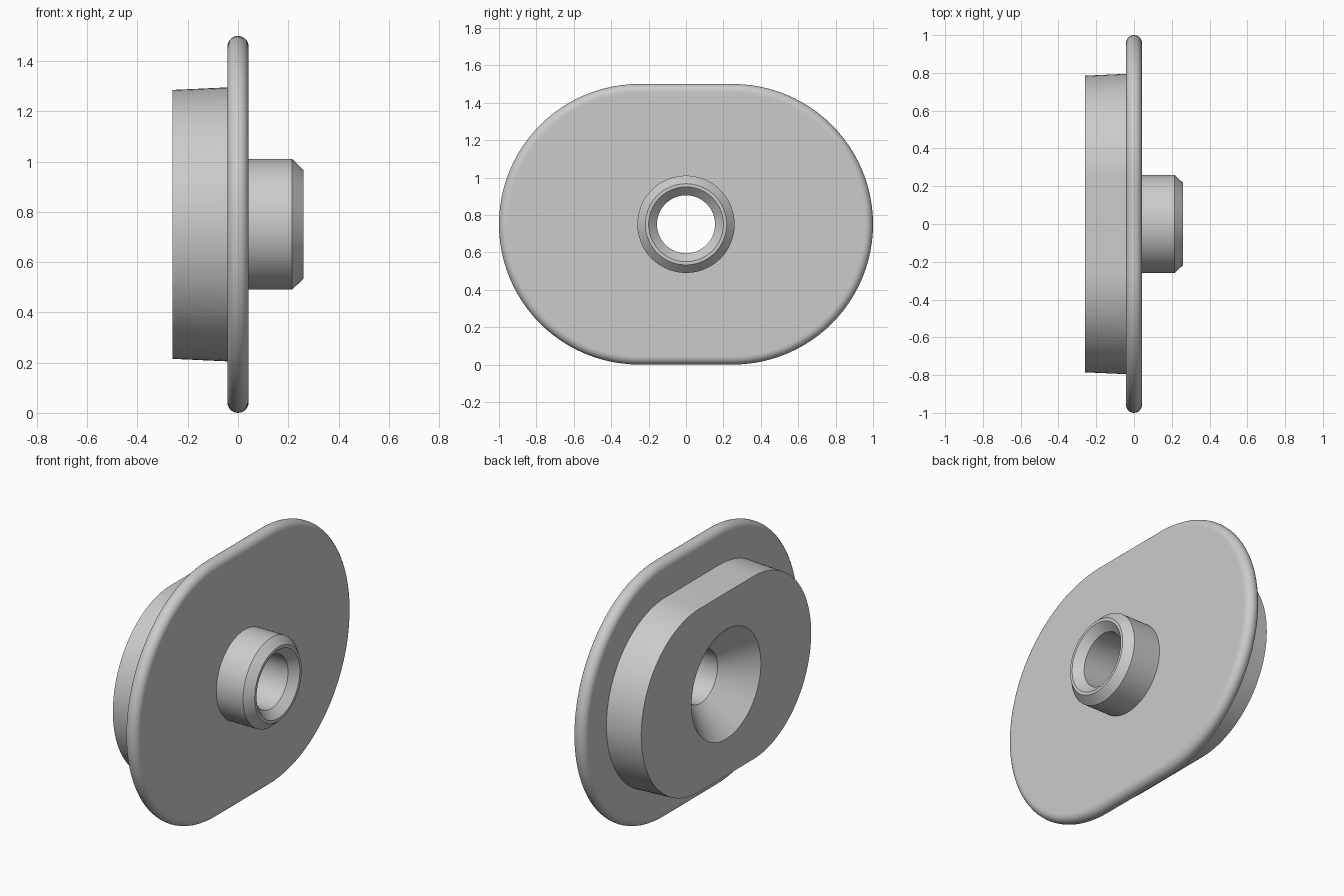
import bpy, bmesh
from math import sin, cos, pi, radians

cube = bpy.data.objects.get("Cube")
if cube:
    bpy.data.objects.remove(cube, do_unlink=True)

grey = bpy.data.materials.new("plain grey")
grey.use_nodes = True
GREY = (0.6, 0.6, 0.6, 1)
grey.diffuse_color = GREY
grey.node_tree.nodes["Principled BSDF"].inputs["Base Color"].default_value = GREY

MID_Z = 0.75      # height of the bore axis
STRAIGHT = 0.25   # half length of the straight edges of the oblong
HALF_T = 0.042    # half thickness of the flange
BORE = 0.155
STEPS = 48        # segments per half turn


def ring(bm, x, radius, straight):
    """Oblong outline across the x axis; a circle when straight is 0."""
    verts = []
    for side in (1, -1):
        for i in range(STEPS + 1):
            a = -pi / 2 + pi * i / STEPS
            y = side * (straight + radius * cos(a))
            verts.append(bm.verts.new((x, y, MID_Z + side * radius * sin(a))))
    return verts


def loft(name, profile):
    """Skin a run of (x, radius, straight) outlines."""
    bm = bmesh.new()
    rings = [ring(bm, *p) for p in profile]
    for a, b in zip(rings, rings[1:]):
        for i in range(len(a)):
            j = (i + 1) % len(a)
            bm.faces.new((a[i], a[j], b[j], b[i]))
    bmesh.ops.remove_doubles(bm, verts=bm.verts, dist=1e-5)
    mesh = bpy.data.meshes.new(name)
    bm.to_mesh(mesh)
    bm.free()
    mesh.materials.append(grey)
    obj = bpy.data.objects.new(name, mesh)
    bpy.context.collection.objects.link(obj)
    bpy.ops.object.select_all(action='DESELECT')
    obj.select_set(True)
    bpy.context.view_layer.objects.active = obj
    bpy.ops.object.shade_smooth_by_angle(angle=radians(30))
    return obj


# Thin oblong flange with a fully rounded rim
rim_centre = 0.75 - HALF_T
rim = [(-HALF_T * cos(pi * k / 14), rim_centre + HALF_T * sin(pi * k / 14), STRAIGHT)
       for k in range(15)]
loft("flange", [(-HALF_T, 0.545, STRAIGHT), (-HALF_T, 0.7, STRAIGHT)] + rim +
     [(HALF_T, 0.7, STRAIGHT), (HALF_T, 0.26, 0)])

# Tapered oblong plug with a conical countersink
loft("plug", [(-0.095, BORE, 0), (-0.26, 0.32, 0),
              (-0.26, 0.535, STRAIGHT), (-HALF_T, 0.545, STRAIGHT)])

# Round collar, chamfered inside and out, with the through bore
loft("collar", [(HALF_T, 0.26, 0), (0.215, 0.26, 0), (0.26, 0.217, 0),
                (0.26, 0.2, 0), (0.215, BORE, 0), (-0.095, BORE, 0)])
